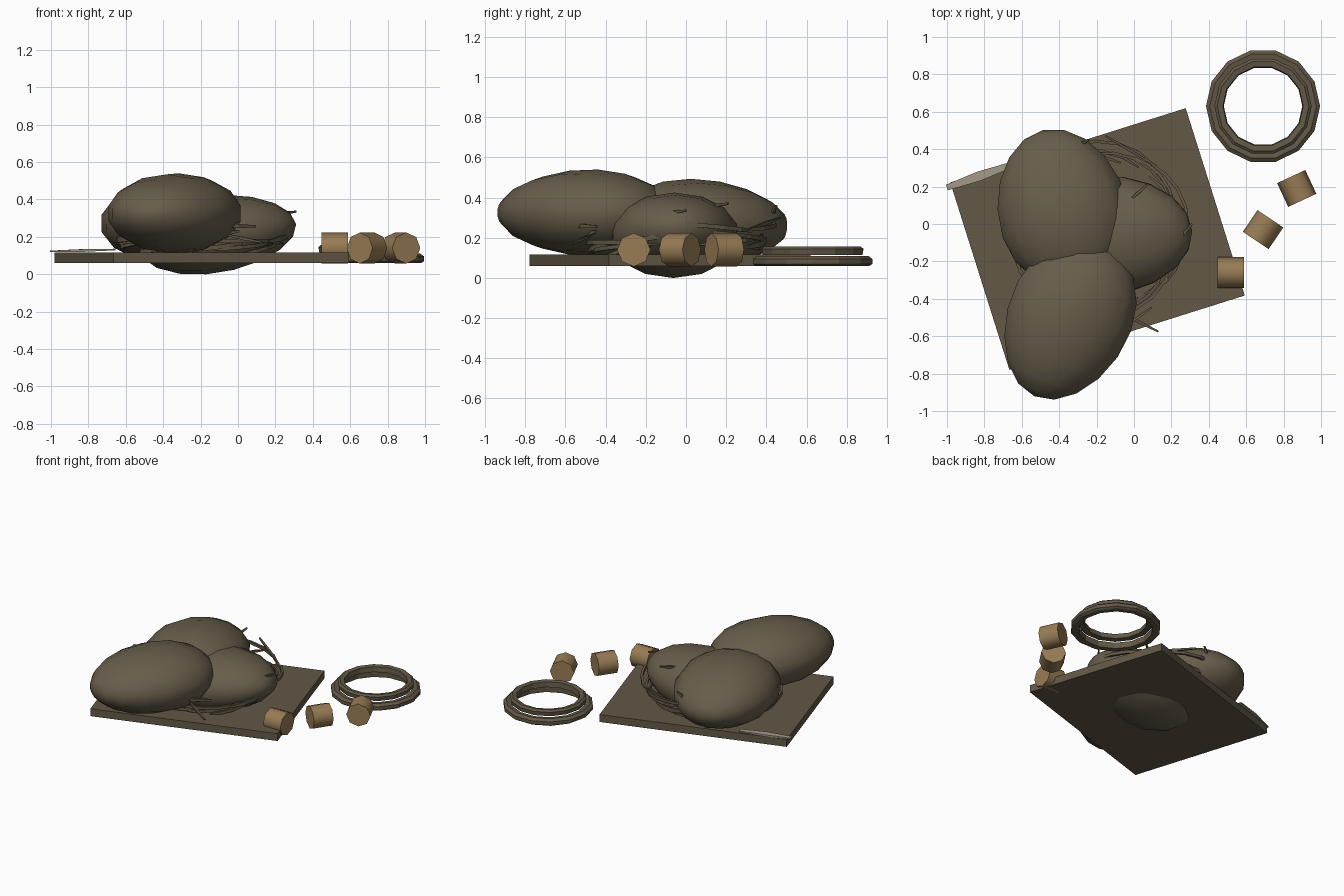
import bpy, bmesh, math, random
from mathutils import Vector, Matrix

cube = bpy.data.objects.get("Cube")
if cube:
    bpy.data.objects.remove(cube)
random.seed(4)


def make_material(name, rgb):
    m = bpy.data.materials.new(name)
    m.use_nodes = True
    m.diffuse_color = (*rgb, 1)
    m.node_tree.nodes["Principled BSDF"].inputs["Base Color"].default_value = (*rgb, 1)
    return m


BROWN = make_material("earthy brown", (0.135, 0.11, 0.07))
WOOD = make_material("board brown", (0.122, 0.098, 0.062))
CORK = make_material("cork tan", (0.31, 0.20, 0.09))
PALE = make_material("pale straw", (0.37, 0.32, 0.24))


def finish(name, bm, material, smooth=None):
    bmesh.ops.recalc_face_normals(bm, faces=bm.faces)
    mesh = bpy.data.meshes.new(name)
    bm.to_mesh(mesh)
    bm.free()
    mesh.materials.append(material)
    ob = bpy.data.objects.new(name, mesh)
    bpy.context.collection.objects.link(ob)
    if smooth:
        bpy.ops.object.select_all(action='DESELECT')
        ob.select_set(True)
        bpy.context.view_layer.objects.active = ob
        bpy.ops.object.shade_smooth_by_angle(angle=math.radians(smooth))
    return ob


def place(bm, loc, turn, tilt=0):
    m = (Matrix.Translation(loc) @ Matrix.Rotation(math.radians(turn), 4, 'Z')
         @ Matrix.Rotation(math.radians(-tilt), 4, 'Y'))
    bmesh.ops.transform(bm, matrix=m, verts=bm.verts)


def egg(name, loc, size, turn, tilt):
    """Flattened egg whose narrow tip points along local +x."""
    bm = bmesh.new()
    bmesh.ops.create_uvsphere(bm, u_segments=14, v_segments=9, radius=1)
    for v in bm.verts:
        x, y, z = v.co.z, v.co.x, v.co.y
        narrow = 1 - 0.08 * x
        v.co = (x * size[0], y * narrow * size[1], z * narrow * size[2])
    place(bm, loc, turn, tilt)
    finish(name, bm, BROWN, 50)


def strip(bm, points, width, thick):
    """Four-sided twig swept along points, thinner at its ends."""
    rings = []
    for i, p in enumerate(points):
        a, b = points[max(i - 1, 0)], points[min(i + 1, len(points) - 1)]
        side = (b - a).cross(Vector((0, 0, 1))).normalized()
        up = side.cross(b - a).normalized()
        k = 0.6 if i in (0, len(points) - 1) else 1
        rings.append([bm.verts.new(p + side * s * thick * k + up * u * width * k)
                      for s, u in ((-1, -1), (1, -1), (1, 1), (-1, 1))])
    for r, q in zip(rings, rings[1:]):
        for j in range(4):
            bm.faces.new((r[j], r[j - 1], q[j - 1], q[j]))
    bm.faces.new(rings[0])
    bm.faces.new(rings[-1])


def lathe_ring(name, loc, profile, sides=14):
    bm = bmesh.new()
    rings = [[bm.verts.new((r * math.cos(t), r * math.sin(t), z)) for r, z in profile]
             for t in (2 * math.pi * i / sides for i in range(sides))]
    for i in range(sides):
        a, b = rings[i - 1], rings[i]
        for j in range(len(profile)):
            bm.faces.new((a[j - 1], a[j], b[j], b[j - 1]))
    place(bm, loc, 0)
    finish(name, bm, WOOD)


# Flat board, turned slightly
bm = bmesh.new()
bmesh.ops.create_cube(bm, size=1)
bmesh.ops.scale(bm, vec=(1.32, 1.05, 0.055), verts=bm.verts)
place(bm, (-0.195, -0.08, 0.088), 17.5)
finish("board", bm, WOOD)

# Three eggs
egg("front_egg", (-0.35, -0.51, 0.325), (0.45, 0.34, 0.215), 246, 0)
egg("back_egg", (-0.385, 0.085, 0.275), (0.43, 0.355, 0.215), 104, -3)
egg("right_egg", (-0.12, -0.06, 0.215), (0.435, 0.325, 0.208), 3, 7)

# Nest of curved twigs, rising outward
bm = bmesh.new()
centre = Vector((-0.2, -0.06, 0))
for i in range(26):
    level = random.random()
    start = i * 2 * math.pi / 26 + random.uniform(-0.2, 0.2)
    span = random.uniform(0.8, 1.3)
    rise = random.uniform(-0.05, 0.07)
    pts = []
    for k in range(6):
        f = k / 5
        t = start + span * f
        r = 0.40 + 0.09 * level + 0.02 * math.sin(f * math.pi)
        pts.append(centre + Vector((r * math.cos(t), r * math.sin(t),
                                    0.14 + 0.13 * level + rise * (f - 0.5))))
    strip(bm, pts, random.uniform(0.009, 0.016), 0.008)
finish("nest_twigs", bm, WOOD)

# Loose twig ends sticking out
bm = bmesh.new()
for a, b in (((-0.06, -0.48, 0.21), (0.13, -0.575, 0.17)),
             ((-0.02, 0.13, 0.36), (0.07, 0.21, 0.37)),
             ((0.2, -0.13, 0.32), (0.31, 0.0, 0.335)),
             ((-0.3, 0.42, 0.3), (-0.24, 0.45, 0.36)),
             ((-0.15, 0.47, 0.3), (0.12, 0.31, 0.24))):
    a, b = Vector(a), Vector(b)
    strip(bm, [a, (a + b) / 2, b], 0.008, 0.008)
finish("loose_twigs", bm, WOOD)

# Pale splinter lying over the board corner
bm = bmesh.new()
a, b = Vector((-1.0, 0.195, 0.122)), Vector((-0.66, 0.315, 0.132))
strip(bm, [a, (a + b) / 2, b], 0.007, 0.026)
finish("pale_splinter", bm, PALE)

# Stepped round rim beside the board
lid = (0.69, 0.63, 0)
lathe_ring("lower_rim", lid, [(0.25, 0.06), (0.29, 0.06), (0.305, 0.07),
                              (0.305, 0.095), (0.285, 0.11), (0.25, 0.105)])
lathe_ring("upper_rim", lid, [(0.21, 0.115), (0.255, 0.115), (0.26, 0.145),
                              (0.245, 0.157), (0.215, 0.152)])

# Three short plugs
for i, (x, y, turn) in enumerate(((0.517, -0.26, 0), (0.69, -0.03, 56), (0.87, 0.19, 115))):
    bm = bmesh.new()
    bmesh.ops.create_cone(bm, cap_ends=True, segments=8, radius1=0.083, radius2=0.083, depth=0.14)
    bmesh.ops.rotate(bm, matrix=Matrix.Rotation(math.pi / 2, 3, 'Y'), verts=bm.verts)
    place(bm, (x, y, 0.14), turn)
    finish("plug_%d" % (i + 1), bm, CORK, 50)
